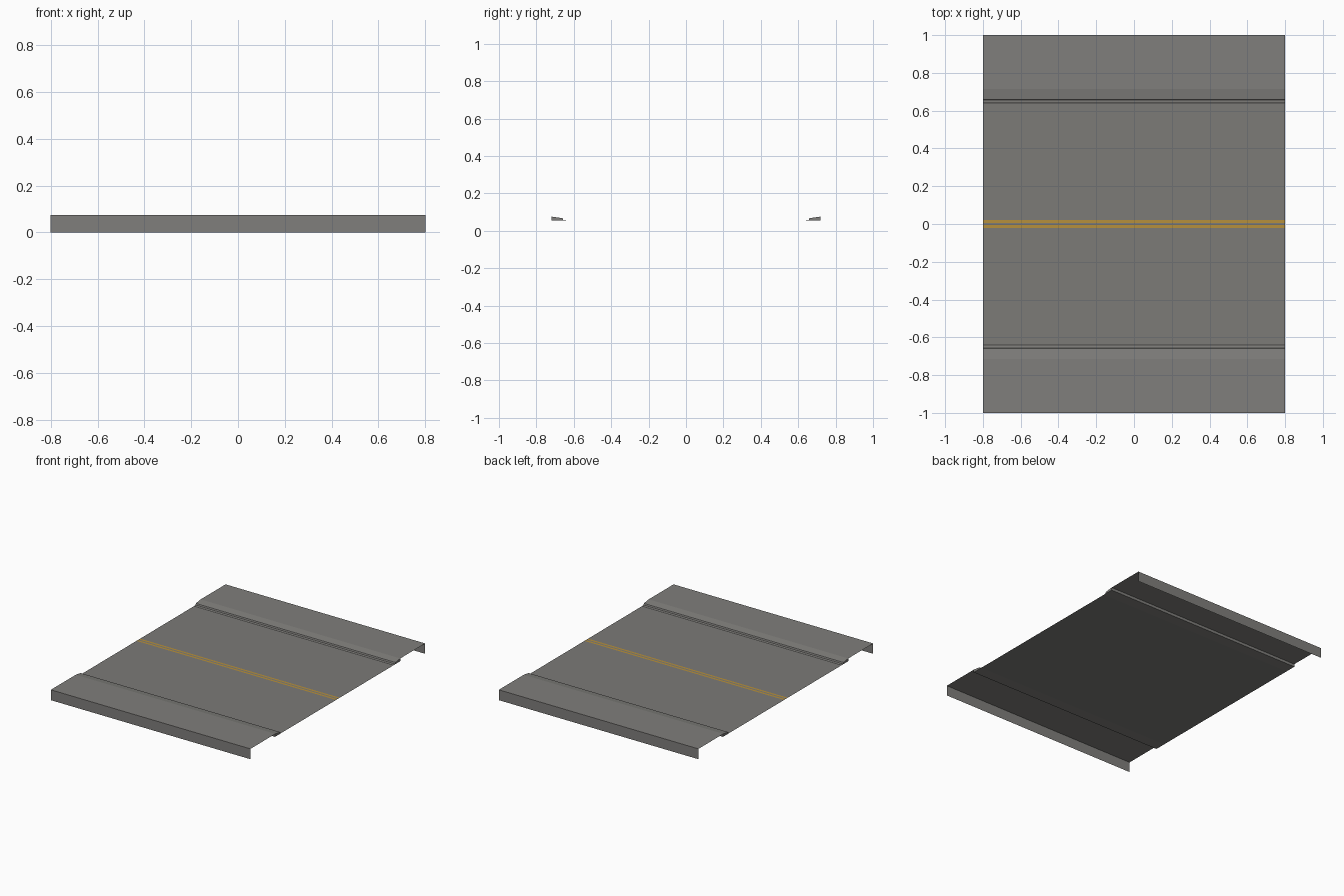
import bpy, bmesh

if "Cube" in bpy.data.objects:
    bpy.data.objects.remove(bpy.data.objects["Cube"])

W = 0.8            # half length along x
ROAD_Z = 0.055
TOP_Z = 0.075
PANELS = 6


def material(name, rgb):
    m = bpy.data.materials.new(name)
    m.diffuse_color = (*rgb, 1)
    m.use_nodes = True
    m.node_tree.nodes["Principled BSDF"].inputs["Base Color"].default_value = m.diffuse_color
    return m


asphalt = material("asphalt grey", (0.200, 0.196, 0.187))
concrete = material("concrete grey", (0.215, 0.211, 0.200))
yellow = material("line yellow", (0.47, 0.28, 0.045))


def finish(name, bm, mat):
    me = bpy.data.meshes.new(name)
    bm.to_mesh(me)
    bm.free()
    me.materials.append(mat)
    ob = bpy.data.objects.new(name, me)
    bpy.context.collection.objects.link(ob)


def sweep(bm, profile, x0, x1, caps=False):
    """Extrude a (y, z) profile along x."""
    a = [bm.verts.new((x0, y, z)) for y, z in profile]
    b = [bm.verts.new((x1, y, z)) for y, z in profile]
    n = len(profile)
    for i in range(n if caps else n - 1):
        j = (i + 1) % n
        bm.faces.new((a[i], b[i], b[j], a[j]))
    if caps:
        bm.faces.new(a)
        bm.faces.new(b[::-1])
        bmesh.ops.recalc_face_normals(bm, faces=bm.faces[:])


# road deck: open sheet
bm = bmesh.new()
sweep(bm, [(-0.64, ROAD_Z), (0.64, ROAD_Z)], -W, W)
finish("road", bm, asphalt)

# double centre line
for side, label in ((-1, "front"), (1, "back")):
    bm = bmesh.new()
    ys = sorted((side * 0.006, side * 0.021))
    sweep(bm, [(y, ROAD_Z + 0.0008) for y in ys], -W, W)
    finish("centre_line_" + label, bm, yellow)

for side, label in ((-1, "front"), (1, "back")):
    # curb with gutter lip, closed at both ends
    bm = bmesh.new()
    sweep(bm, [(side * y, z) for y, z in (
        (0.64, ROAD_Z), (0.642, 0.0565), (0.656, 0.0575), (0.66, 0.067),
        (0.715, TOP_Z), (0.72, TOP_Z), (0.72, ROAD_Z))], -W, W, caps=True)
    finish("curb_" + label, bm, concrete)

    # sidewalk panels: top sheet folded down into the outer wall
    bm = bmesh.new()
    prof = [(side * 0.72, TOP_Z), (side * 1.0, TOP_Z), (side * 1.0, 0)]
    if side < 0:
        prof.reverse()
    step = 2 * W / PANELS
    for i in range(PANELS):
        sweep(bm, prof, -W + i * step, -W + (i + 1) * step)
    finish("sidewalk_" + label, bm, concrete)
